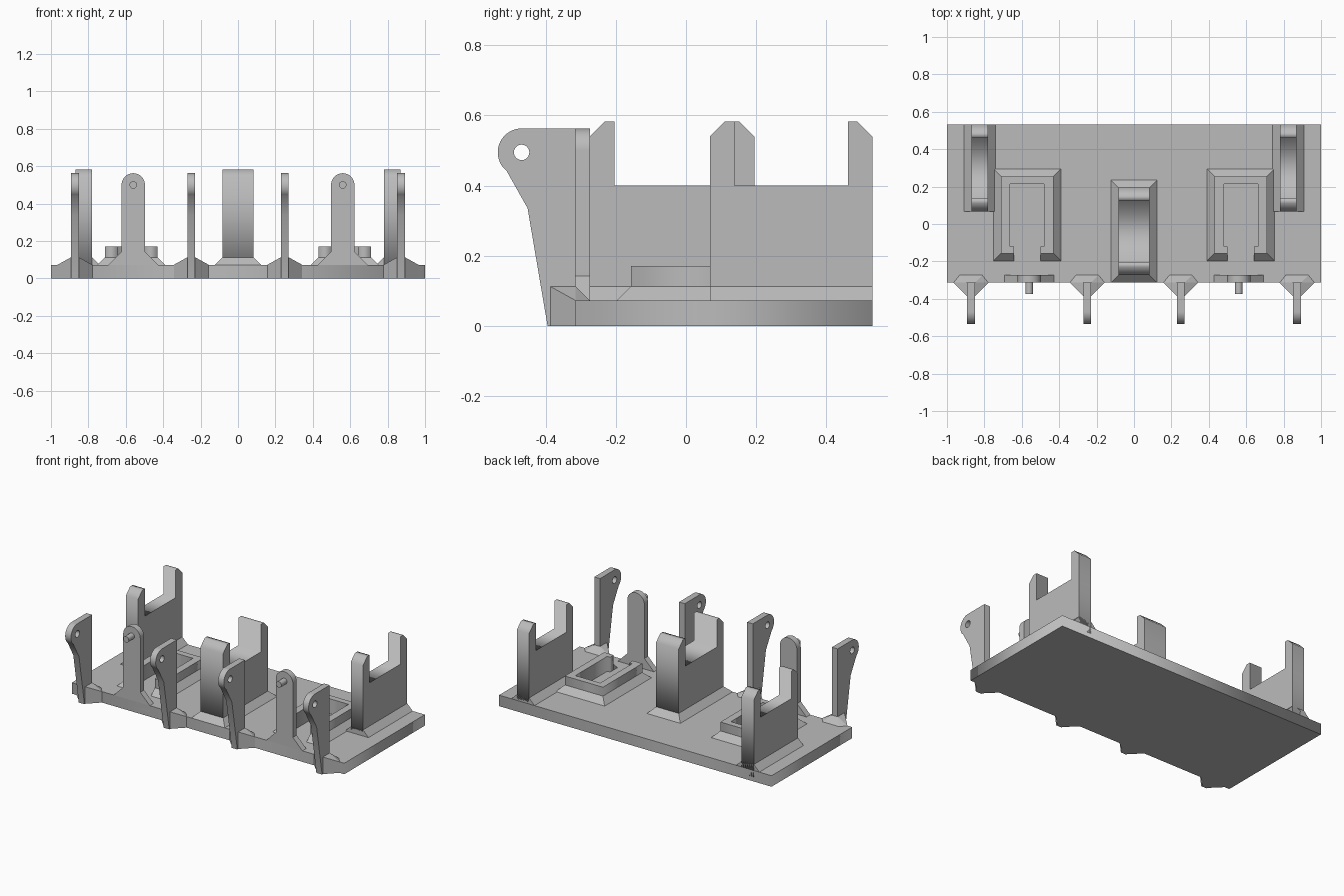
import bpy, bmesh, math
from mathutils import Matrix

cube = bpy.data.objects.get("Cube")
if cube:
    bpy.data.objects.remove(cube, do_unlink=True)

GREY = (0.5, 0.5, 0.5, 1)
grey = bpy.data.materials.new("plain grey")
grey.use_nodes = True
grey.diffuse_color = GREY
grey.node_tree.nodes["Principled BSDF"].inputs["Base Color"].default_value = GREY

PLATE = 0.073            # top of the base plate
FLARE = 0.04             # size of the chamfer where parts meet the plate
SINK = 0.03              # parts reach down into the plate
FRONT, BACK = -0.314, 0.531

# Local profile axes: drawn flat, facing the side, facing the front
FLAT = Matrix.Identity(4)
SIDE = Matrix(((0, 0, 1, 0), (1, 0, 0, 0), (0, 1, 0, 0), (0, 0, 0, 1)))
FACE = Matrix.Rotation(math.pi / 2, 4, 'X')


def add(name, bm):
    bmesh.ops.remove_doubles(bm, verts=bm.verts, dist=0.0001)
    bmesh.ops.recalc_face_normals(bm, faces=bm.faces)
    mesh = bpy.data.meshes.new(name)
    bm.to_mesh(mesh)
    bm.free()
    mesh.materials.append(grey)
    obj = bpy.data.objects.new(name, mesh)
    bpy.context.collection.objects.link(obj)
    return obj


def arc(cx, cy, r, start, end, n):
    steps = [math.radians(start + (end - start) * i / n) for i in range(n + 1)]
    return [(cx + r * math.cos(a), cy + r * math.sin(a)) for a in steps]


def extrude(name, loops, axes, centre, depth):
    """Solid from closed outlines; inner outlines become holes."""
    curve = bpy.data.curves.new(name, 'CURVE')
    curve.dimensions, curve.fill_mode, curve.extrude = '2D', 'BOTH', depth / 2
    for loop in loops:
        spline = curve.splines.new('POLY')
        spline.points.add(len(loop) - 1)
        for point, (u, v) in zip(spline.points, loop):
            point.co = (u, v, 0, 1)
        spline.use_cyclic_u = True
    temp = bpy.data.objects.new(name + "_outline", curve)
    bpy.context.collection.objects.link(temp)
    graph = bpy.context.evaluated_depsgraph_get()
    flat = bpy.data.meshes.new_from_object(temp.evaluated_get(graph))
    bm = bmesh.new()
    bm.from_mesh(flat)
    bpy.data.objects.remove(temp)
    bpy.data.curves.remove(curve)
    bpy.data.meshes.remove(flat)
    bm.transform(Matrix.Translation(centre) @ axes)
    return add(name, bm)


def hull(name, points, x=0):
    bm = bmesh.new()
    for p in points:
        bm.verts.new((p[0] + x, p[1], p[2]))
    bmesh.ops.convex_hull(bm, input=bm.verts)
    bmesh.ops.dissolve_limit(bm, angle_limit=0.01, verts=bm.verts, edges=bm.edges)
    return add(name, bm)


def both(*points):
    return [(s * x, y, z) for x, y, z in points for s in (-1, 1)]


# Base plate
extrude("base_plate", [[(-1, FRONT), (1, FRONT), (1, BACK), (-1, BACK)]],
        FLAT, (0, 0, PLATE / 2), PLATE)


# Forked stands: two prongs chamfered on the outside, on a flared foot
def stand(name, x, half, y0, y1, foot0, foot1):
    top, seat, prong, cut = 0.583, 0.4, 0.07, 0.043
    outline = [(y0, SINK), (y1, SINK), (y1, top - cut), (y1 - cut, top),
               (y1 - prong, top), (y1 - prong, seat), (y0 + prong, seat),
               (y0 + prong, top), (y0 + cut, top), (y0, top - cut)]
    extrude(name, [outline], SIDE, (x, 0, 0), 2 * half)
    hull(name + "_foot", both((half, y0, PLATE + FLARE), (half, y1, PLATE + FLARE),
                              (half + FLARE, foot0, PLATE), (half + FLARE, foot1, PLATE)), x)


stand("centre_stand", 0, 0.083, -0.274, 0.195, FRONT, 0.195 + FLARE)
for side, s in (("left", 1), ("right", -1)):
    stand(side + "_stand", s * 0.825, 0.045, 0.068, BACK, 0.068, BACK)


# Hook arms along the front edge, each with an eye and a splayed foot
def arm(name, x):
    half, nose, wide = 0.021, -0.386, 0.093
    cy, cz = -0.468, 0.495
    outline = [(FRONT, 0), (FRONT, 0.563)] + arc(cy, cz, 0.068, 90, 231, 20)
    outline += [(-0.451, 0.336), (-0.394, 0)]
    extrude(name, [outline, arc(cy, cz, 0.022, 0, 345, 23)], SIDE, (x, 0, 0), 2 * half)
    high = PLATE + FLARE
    hull(name + "_foot", both(
        (half, nose, 0), (half, nose, high), (half, FRONT, high),
        (half + FLARE, nose + FLARE, PLATE), (half + FLARE, FRONT + FLARE, PLATE),
        (wide, FRONT, 0), (wide, FRONT, PLATE)), x)


# Round-topped posts with a forward pin
def post(name, x):
    r, cz, thick, splay = 0.0625, 0.5, 0.04, 0.07
    outline = [(-r - splay, PLATE), (-r - splay, SINK), (r + splay, SINK),
               (r + splay, PLATE), (r, PLATE + splay)]
    outline += arc(0, cz, r, 0, 180, 32) + [(-r, PLATE + splay)]
    extrude(name, [outline], FACE, (x, FRONT + thick / 2, 0), thick)
    extrude(name + "_pin", [arc(0, cz, 0.02, 0, 345, 23)], FACE,
            (x, FRONT - 0.025, 0), 0.07)


# Open-fronted sockets: wall drawn as a C, with a sloped skirt outside
def socket(name, x):
    w, inner, slot = 0.14, 0.091, 0.07
    y0, lip, y1, back = -0.157, -0.12, 0.214, 0.255
    outside = [(-slot, y0), (-w, y0), (-w, back), (w, back), (w, y0), (slot, y0)]
    inside = [(slot, lip), (inner, lip), (inner, y1), (-inner, y1),
              (-inner, lip), (-slot, lip)]
    top = 0.172
    extrude(name, [outside + inside], FLAT, (x, 0, (SINK + top) / 2), top - SINK)
    bm = bmesh.new()
    rows = []
    for u, v in outside:
        du = math.copysign(FLARE, u) if abs(u) == w else 0
        dv = FLARE if v > 0 else -FLARE
        rows.append([bm.verts.new(p) for p in (
            (x + u, v, PLATE + FLARE), (x + u + du, v + dv, PLATE), (x + u, v, PLATE))])
    for a, b in zip(rows, rows[1:]):
        for i in range(3):
            j = (i + 1) % 3
            bm.faces.new((a[i], a[j], b[j], b[i]))
    bm.faces.new(rows[0])
    bm.faces.new(rows[-1])
    add(name + "_skirt", bm)


for side, s in (("left", 1), ("right", -1)):
    arm(side + "_inner_arm", s * 0.25)
    arm(side + "_outer_arm", s * 0.872)
    post(side + "_post", s * 0.56)
    socket(side + "_socket", s * 0.571)

# Smooth only the round edges
for obj in bpy.context.collection.objects:
    if obj.type == 'MESH' and obj.name.endswith(("_arm", "_post", "_pin")):
        for o in bpy.context.selected_objects:
            o.select_set(False)
        obj.select_set(True)
        bpy.context.view_layer.objects.active = obj
        bpy.ops.object.shade_smooth_by_angle(angle=math.radians(20))
